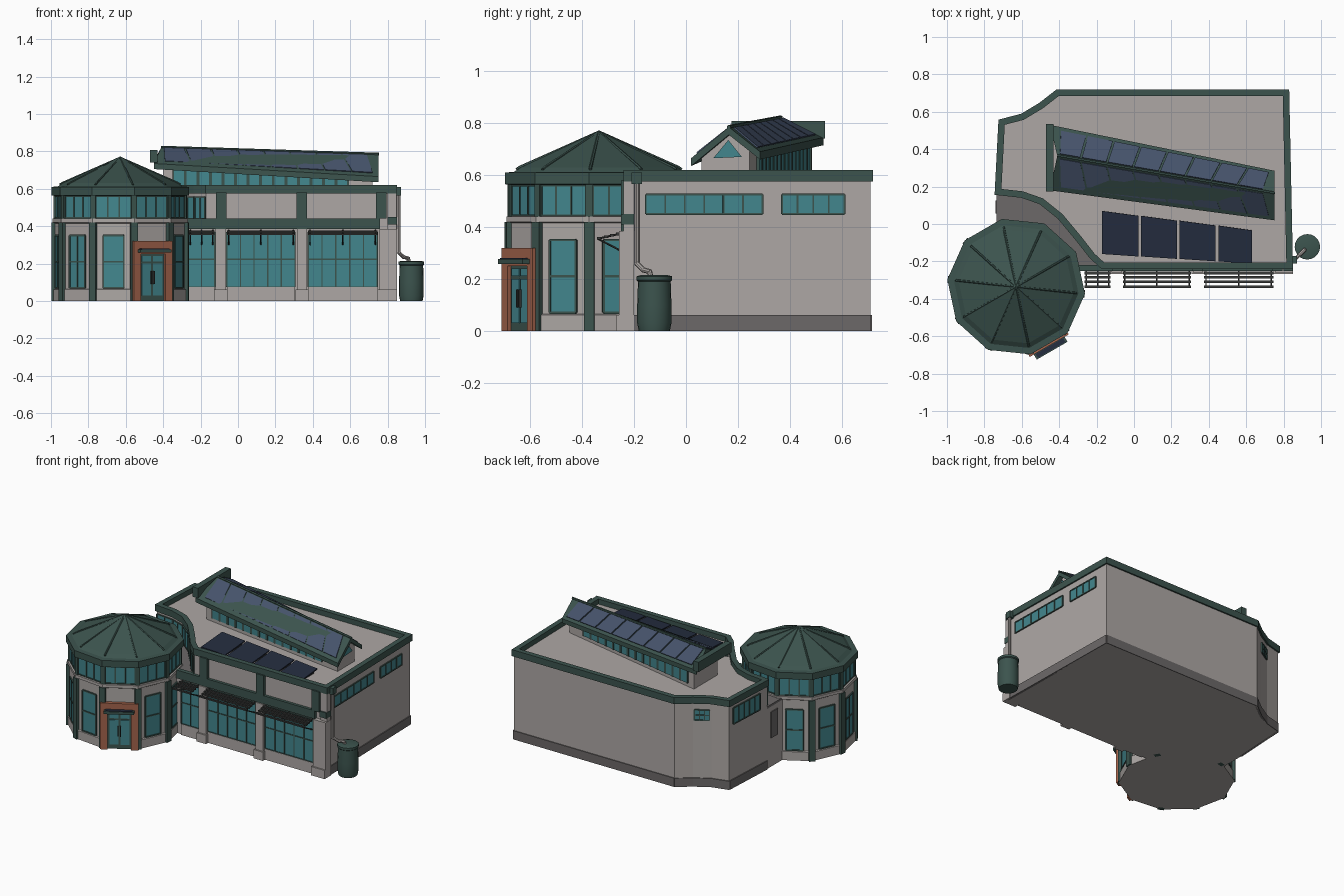
import bpy, bmesh, math
from mathutils import Vector as V

if "Cube" in bpy.data.objects:
    bpy.data.objects.remove(bpy.data.objects["Cube"])

COL = {"warm grey wall": (.42, .39, .375), "dark green trim": (.045, .088, .076), "teal glass": (.055, .24, .27),
       "navy panel": (.018, .026, .05), "slate blue glazing": (.062, .088, .15), "terracotta": (.36, .125, .07),
       "plinth grey": (.15, .14, .14), "charcoal metal": (.04, .042, .04)}
WALL, GREEN, GLASS, NAVY, SLATE, TERRA, PLINTH, METAL = COL
MATS = {}
for n, c in COL.items():
    MATS[n] = bpy.data.materials.new(n)
    MATS[n].diffuse_color = (*c, 1)
parts = {}


def loft(name, mat, rings, cyclic=False):
    """Skin a stack of equal-length point rings into the named part."""
    bm = parts.setdefault(name, (bmesh.new(), mat))[0]
    vs = [[bm.verts.new(p) for p in r] for r in rings]
    n = len(vs[0])
    pairs = list(zip(vs, vs[1:])) + ([(vs[-1], vs[0])] if cyclic else [])
    for a, b in pairs:
        for i in range(n):
            j = (i + 1) % n
            bm.faces.new((a[i], a[j], b[j], b[i]))
    if not cyclic:
        bm.faces.new(vs[0][::-1])
        bm.faces.new(vs[-1])


def prism(name, mat, pts, z0, z1):
    loft(name, mat, [[(x, y, z) for x, y in pts] for z in (z0, z1)])


def box(name, mat, x0, x1, y0, y1, z0, z1):
    prism(name, mat, [(x0, y0), (x1, y0), (x1, y1), (x0, y1)], z0, z1)


def slab(name, mat, pts, t):
    """Flat or sloped plate, t thick along its counter-clockwise normal."""
    p = [V(q) for q in pts]
    n = (p[1] - p[0]).cross(p[-1] - p[0]).normalized() * t
    loft(name, mat, [p, [q + n for q in p]])


def wall_box(name, mat, a, b, s0, s1, z0, z1, o0, o1):
    """Box along the wall line a-b: s = distance along, o = distance outward."""
    a, b = V(a), V(b)
    d = (b - a).normalized()
    n = V((d.y, -d.x))
    prism(name, mat, [a + d * s + n * o for s, o in ((s0, o1), (s1, o1), (s1, o0), (s0, o0))], z0, z1)


def window(name, a, b, s0, s1, z0, z1, cols=1, rows=1, w=.007):
    wall_box(name + "_glass", GLASS, a, b, s0, s1, z0, z1, -.003, .004)
    for i in range(cols + 1):
        s = s0 + (s1 - s0) * i / cols
        wall_box(name + "_frames", GREEN, a, b, s - w / 2, s + w / 2, z0, z1, -.003, .008)
    for i in range(rows + 1):
        z = z0 + (z1 - z0) * i / rows
        wall_box(name + "_frames", GREEN, a, b, s0, s1, z - w / 2, z + w / 2, -.003, .008)


def offset(pts, d):
    out = []
    for i, p in enumerate(pts):
        p0, p, p1 = V(pts[i - 1]), V(p), V(pts[(i + 1) % len(pts)])
        e, f = (p - p0).normalized(), (p1 - p).normalized()
        n, m = V((e.y, -e.x)), V((f.y, -f.x))
        out.append(p + (n + m) * d / (1 + n.dot(m)))
    return out


def tube(name, mat, pts, r, n=8):
    for p, q in zip(pts, pts[1:]):
        p, q = V(p), V(q)
        d = (q - p).normalized()
        u = d.orthogonal().normalized()
        w = d.cross(u)
        c = [(u * math.cos(k * math.tau / n) + w * math.sin(k * math.tau / n)) * r for k in range(n)]
        loft(name, mat, [[p + o for o in c], [q + d * r * .4 + o for o in c]])


# Main hall: walls, parapet, plinth
hall = [(-.17, -.23), (.84, -.23), (.82, .71), (-.41, .71), (-.5, .64), (-.6, .58), (-.715, .55), (-.735, .165),
        (-.6, .15), (-.5, .115), (-.4, .035), (-.3, -.085), (-.23, -.175)]
seg = lambda i: (hall[i], hall[(i + 1) % len(hall)])
prism("hall_walls", WALL, hall, 0, .585)
o, n = offset(hall, .01), offset(hall, -.025)
loft("hall_parapet", GREEN, [[(p.x, p.y, z) for p in q] for q, z in ((o, .575), (o, .62), (n, .62), (n, .575))], True)
for i in range(1, 7):
    a, b = seg(i)
    wall_box("hall_plinth", PLINTH, a, b, 0, (V(b) - V(a)).length, 0, .06, -.01, .006)
# Low link between hall and tower
link = hall[7:] + [(-.12, -.23), (-.12, -.235), (-.32, -.235), (-.6, -.25), (-.735, -.1)]
prism("link_walls", WALL, link, 0, .415)
prism("link_roof", PLINTH, link, .415, .43)
wall_box("link_side_panel", PLINTH, (-.735, .165), (-.735, -.1), .04, .11, .2, .38, -.003, .006)
# High windows on the right, corner, left and curved walls
a, b = seg(1)
window("side_window", a, b, .075, .525, .45, .525, 6)
window("side_window", a, b, .6, .84, .45, .525, 4)
window("corner_window", *seg(4), .01, .105, .46, .53, 3, 2)
window("left_window", *seg(6), .04, .31, .44, .55, 5)
for i in range(7, 13):
    a, b = seg(i)
    window("curved_clerestory", a, b, .004, (V(b) - V(a)).length - .004, .44, .555, 2)

# Shopfront: bays with glass, sunshades, pilasters and bands
F0, F1 = (-.3, -.235), (.84, -.235)
for x0, x1, c in ((-.265, -.125, 2), (-.06, .305, 5), (.375, .745, 5)):
    window("front_window", F0, F1, x0 + .3, x1 + .3, .075, .37, c, 2)
    box("front_sills", WALL, x0, x1, -.245, -.23, 0, .075)
    for y, z in ((-.262, .374), (-.285, .369), (-.308, .364), (-.335, .358)):
        box("sunshade_slats", METAL, x0, x1, y - .007, y + .007, z - .006, z + .004)
    for x in (x0 + .01, (x0 + x1) / 2, x1 - .01):
        tube("sunshade_brackets", METAL, [(x, -.235, .378), (x, -.34, .355), (x, -.235, .3)], .004, 6)
box("front_band", GREEN, -.3, .76, -.25, -.22, .385, .442)
for x0, x1 in ((-.12, -.065), (.315, .37), (.755, .85)):
    box("pilasters", WALL, x0, x1, -.258, -.2, 0, .385)
    box("pilasters", WALL, x0 - .008, min(x1 + .008, .85), -.268, -.2, 0, .06)
for x in (-.09, .342, .765):
    box("upper_posts", GREEN, x - .028, x + .028, -.25, -.22, .44, .58)
box("corner_trim", GREEN, .8, .85, -.25, -.2, .41, .45)
box("corner_pier", WALL, .8, .848, -.24, -.2, 0, .58)

# Round tower with ten sides
CX, CY = -.63, -.335


def deca(r):
    return [(CX + r * math.cos(math.radians(-6 + 36 * k)), CY + r * math.sin(math.radians(-6 + 36 * k))) for k in range(10)]


def stack(name, mat, rz):
    loft(name, mat, [[(x, y, z) for x, y in deca(r)] for r, z in rz])


stack("tower_walls", WALL, [(.362, 0), (.362, .06), (.355, .065), (.355, .415), (.364, .42), (.364, .44), (.345, .442), (.345, .57)])
stack("tower_roof", GREEN, [(.34, .56), (.37, .565), (.37, .61), (.335, .612), (.31, .63), (.012, .765)])
D, E = deca(.355), deca(.345)
for k in range(10):
    j = (k + 1) % 10
    window("tower_clerestory", E[k], E[j], .012, .2, .445, .56, 3)
    ang = math.radians(-6 + 36 * k)
    c, t = V((math.cos(ang), math.sin(ang))), V((-math.sin(ang), math.cos(ang)))
    for r, w, z0, z1 in ((.353, .02, 0, .42), (.342, .014, .44, .57)):
        m = V((CX, CY)) + c * r
        prism("tower_columns", GREEN, [m + c * p * .015 + t * q * w for p, q in ((1, -1), (1, 1), (-1, 1), (-1, -1))], z0, z1)
    tube("roof_ribs", GREEN, [(CX + .325 * c.x, CY + .325 * c.y, .622), (CX + .31 * c.x, CY + .31 * c.y, .631), (CX, CY, .766)], .006, 6)
    if k != 8:
        window("tower_window", D[k], D[j], .055, .165, .07, .35, 2 if k in (5, 6) else 1, 2, .009)
# Entrance on the front-right face of the tower
a, b = D[8], D[9]
for s in (-.015, .18):
    wall_box("door_surround", TERRA, a, b, s, s + .045, 0, .25, -.03, .024)
wall_box("door_surround", TERRA, a, b, -.015, .225, .25, .32, -.03, .024)
wall_box("door_panel", GREEN, a, b, .03, .18, 0, .25, -.01, .008)
for s in (.042, .112):
    wall_box("door_glass", GLASS, a, b, s, s + .056, .03, .2, 0, .012)
    wall_box("door_glass", GLASS, a, b, s, s + .056, .212, .24, 0, .012)
for s in (.094, .11):
    wall_box("door_handles", METAL, a, b, s, s + .006, .09, .16, .008, .022)
wall_box("door_canopy", GREEN, a, b, .01, .2, .258, .276, .01, .055)
wall_box("canopy_panels", NAVY, a, b, .02, .19, .274, .28, .026, .05)

# Roof monitor: long tapered gable
L = [V((-.45, .18, .735)), V((-.41, .365, .822)), V((-.45, .53, .745))]
R = [V((.75, .02, .665)), V((.75, .165, .785)), V((.75, .285, .69))]
drop = V((0, 0, .03))
loft("monitor_roof", GREEN, [L + [p - drop for p in L[::-1]], R + [p - drop for p in R[::-1]]])
slab("monitor_end_beam", GREEN, [(-.47, .175, .74), (-.43, .175, .74), (-.43, .535, .74), (-.47, .535, .74)], .068)
ends = []
for pr, x, iy in ((L, -.4, .045), (R, .72, .04)):
    f, r, k = pr
    fy, ky = f.y + iy, k.y - iy
    ends.append([V((x, fy, .57)), V((x, fy, f.z + .005)), V((x, r.y, r.z - .025)), V((x, ky, k.z + .005)), V((x, ky, .57))])
loft("monitor_walls", WALL, ends)
A, B = ends
for i, flip in ((1, 1), (3, -1)):
    for k in range(14):
        q = []
        for u, top in ((.05 + k * .06, 0), (.104 + k * .06, 0), (.104 + k * .06, 1), (.05 + k * .06, 1)):
            p = A[i].lerp(B[i], u)
            p.z = p.z - .03 if top else .61
            q.append(p)
        slab("monitor_glass", GLASS, q[::flip], .006)
        for u in (.047 + k * .06, .101 + k * .06):
            p = A[i].lerp(B[i], u)
            box("monitor_mullions", GREEN, p.x - .003, p.x + .006, p.y - .009, p.y + .009, .61, p.z - .02)
slab("gable_window", GLASS, [(.72, .105, .665), (.72, .215, .67), (.72, .163, .735)], .006)


# Sloping glazing panels with diagonal ribs between them
def on_slope(e, u, v):
    return L[e].lerp(R[e], u).lerp(L[1].lerp(R[1], u), v)


for e, flip in ((0, 1), (2, -1)):
    for k in range(8):
        u0 = .015 + k * .12
        u1 = u0 + .112
        q = [on_slope(e, min(max(u, .015), .975), v) for u, v in
             ((u0 + .03, .14), (u1 + .03, .14), (u1 - .02, .93), (u0 - .02, .93))]
        slab("monitor_panels", SLATE, q[::flip], .006)
tube("monitor_ridge", GREEN, [L[1], R[1]], .008, 6)

# Flat solar panels on the hall roof
for k in range(4):
    x = -.17 + k * .207
    y0, y1 = -.16 - .013 * k, .07 - .026 * k
    w = .193 if k < 3 else .18
    slab("solar_panels", NAVY, [(x, y0, .594), (x + w, y0 - .013, .594), (x + w, y1 - .026, .61), (x, y1, .61)], .008)
    for xx in (x + .02, x + w - .02):
        box("solar_stands", METAL, xx - .005, xx + .005, y0 + .02, y1 - .04, .58, .594)

# Rain barrel and downpipe
prof = ((.06, 0), (.066, .03), (.066, .1), (.063, .19), (.068, .195), (.068, .21), (.05, .215))
circ = [(math.cos(k * math.tau / 20), math.sin(k * math.tau / 20)) for k in range(20)]
loft("rain_barrel", GREEN, [[(.927 + r * x, -.122 + r * y, z) for x, y in circ] for r, z in prof])
tube("downpipe", WALL, [(.858, -.19, .6), (.858, -.19, .26), (.885, -.165, .235), (.91, -.14, .228), (.915, -.135, .2)], .01)
box("pipe_head", GREEN, .84, .872, -.21, -.17, .565, .61)

# Turn every part into an object
for name, (bm, mat) in parts.items():
    bmesh.ops.recalc_face_normals(bm, faces=bm.faces)
    me = bpy.data.meshes.new(name)
    bm.to_mesh(me)
    bm.free()
    me.materials.append(MATS[mat])
    ob = bpy.data.objects.new(name, me)
    bpy.context.collection.objects.link(ob)
    if name in ("rain_barrel", "downpipe"):
        bpy.context.view_layer.objects.active = ob
        ob.select_set(True)
        bpy.ops.object.shade_smooth_by_angle(angle=math.radians(40))
        ob.select_set(False)

for m in bpy.data.materials:
    if m.users and not m.is_grease_pencil:
        m.use_nodes = True
        m.node_tree.nodes["Principled BSDF"].inputs["Base Color"].default_value = m.diffuse_color
